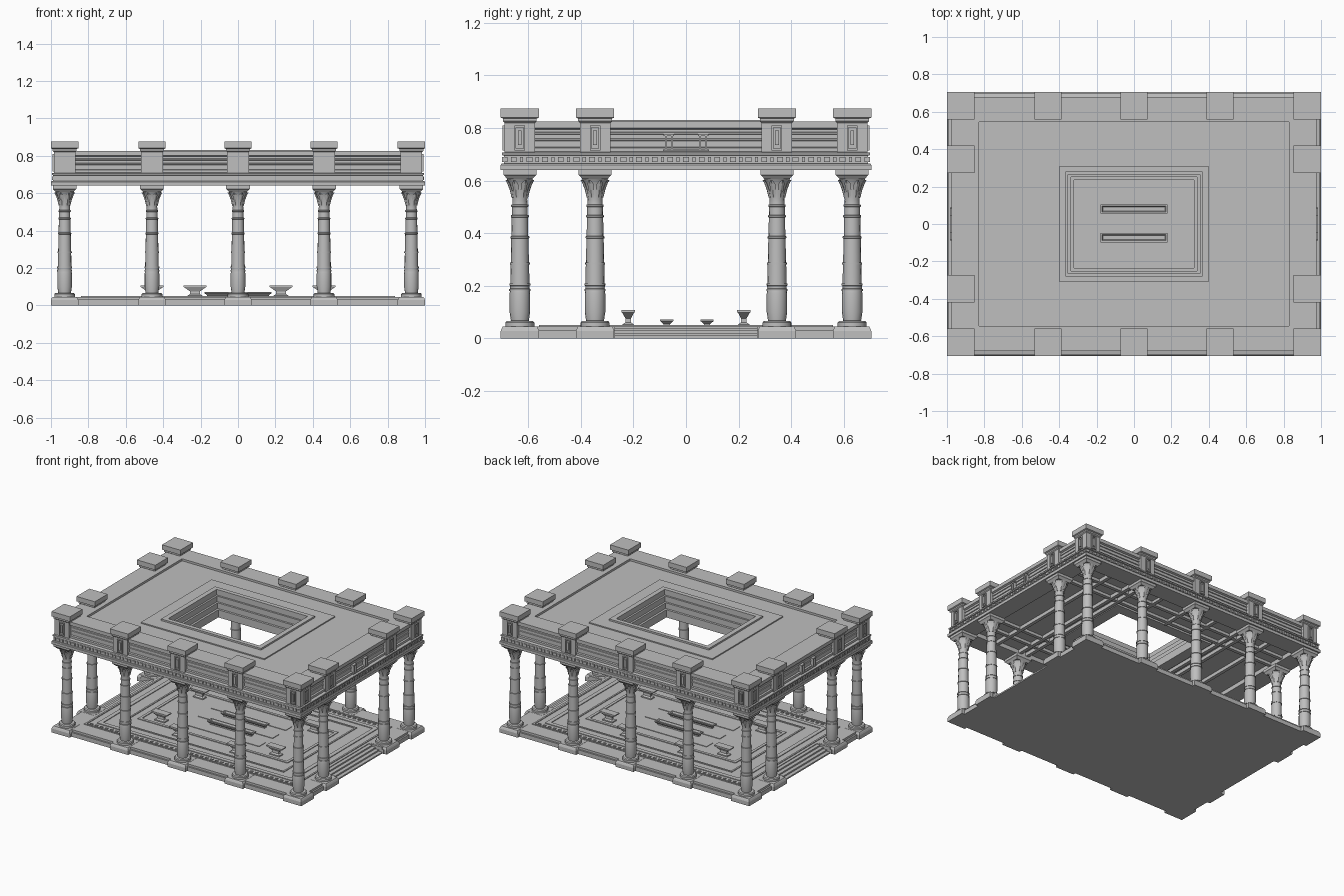
import bpy, bmesh, math
from mathutils import Vector

cube = bpy.data.objects.get("Cube")
if cube:
    bpy.data.objects.remove(cube, do_unlink=True)

stone = bpy.data.materials.new("grey_stone")
stone.use_nodes = True
stone.diffuse_color = (0.52, 0.52, 0.52, 1)
stone.node_tree.nodes["Principled BSDF"].inputs["Base Color"].default_value = (0.52, 0.52, 0.52, 1)


def finish(name, bm, smooth=False):
    bmesh.ops.recalc_face_normals(bm, faces=bm.faces)
    mesh = bpy.data.meshes.new(name)
    bm.to_mesh(mesh)
    bm.free()
    mesh.materials.append(stone)
    obj = bpy.data.objects.new(name, mesh)
    bpy.context.collection.objects.link(obj)
    if smooth:
        bpy.ops.object.select_all(action='DESELECT')
        obj.select_set(True)
        bpy.context.view_layer.objects.active = obj
        bpy.ops.object.shade_smooth_by_angle(angle=math.radians(30))
    return obj


def box(bm, x0, x1, y0, y1, z0, z1):
    v = [bm.verts.new((x, y, z)) for z in (z0, z1) for x, y in ((x0, y0), (x1, y0), (x1, y1), (x0, y1))]
    bm.faces.new(v[:4])
    bm.faces.new(v[4:])
    for i in range(4):
        j = (i + 1) % 4
        bm.faces.new((v[i], v[j], v[j + 4], v[i + 4]))


def loops(bm, rings, ring_closed):
    """Bridge a list of vertex rings, capping the ends or closing on itself."""
    n = len(rings[0])
    pairs = list(zip(rings, rings[1:]))
    if ring_closed:
        pairs.append((rings[-1], rings[0]))
    else:
        bm.faces.new(rings[0])
        bm.faces.new(rings[-1])
    for a, b in pairs:
        for i in range(n):
            j = (i + 1) % n
            bm.faces.new((a[i], a[j], b[j], b[i]))


def rect_sweep(bm, profile, cx=0, cy=0, closed=False):
    """Profile of (half x, half y, z) carried round a rectangle."""
    loops(bm, [[bm.verts.new((cx + sx * hx, cy + sy * hy, z))
                for sx, sy in ((-1, -1), (1, -1), (1, 1), (-1, 1))]
               for hx, hy, z in profile], closed)


def lathe(bm, profile, cx, cy, n=16):
    loops(bm, [[bm.verts.new((cx + r * math.cos(math.tau * i / n), cy + r * math.sin(math.tau * i / n), z))
                for i in range(n)] for r, z in profile], False)


def frame(bm, hx, hy, w, z0, z1):
    rect_sweep(bm, [(hx, hy, z0), (hx, hy, z1), (hx - w, hy - w, z1), (hx - w, hy - w, z0)], closed=True)


CX, CY, SY = 0.927, 0.632, 0.346
spots = [(x, s * CY) for s in (-1, 1) for x in (-CX, -0.46, 0, 0.46, CX)]
spots += [(s * CX, t * SY) for s in (-1, 1) for t in (-1, 1)]
FLOOR = 0.045

# Floor slab, leaving a bay at each end for the stairs
bm = bmesh.new()
box(bm, -0.86, 0.86, -0.672, 0.672, 0, FLOOR)
for s in (-1, 1):
    for t in (-1, 1):
        xs, ys = sorted((s * 0.86, s * 0.966)), sorted((t * 0.27, t * 0.672))
        box(bm, *xs, *ys, 0, FLOOR)
        xs, ys = sorted((s * 0.86, s * 0.978)), sorted((t * 0.27, t * 0.684))
        box(bm, *xs, *ys, 0, 0.03)
    ys = sorted((s * 0.66, s * 0.684))
    box(bm, -0.87, 0.87, *ys, 0, 0.03)
finish("floor_slab", bm)

# End stairs
bm = bmesh.new()
for s in (-1, 1):
    for i in range(4):
        xs = sorted((s * 0.85, s * (0.966 - i * 0.027)))
        box(bm, *xs, -0.27, 0.27, 0, 0.01 * (i + 1))
finish("end_stairs", bm)

# Column pads
bm = bmesh.new()
for x, y in spots:
    rect_sweep(bm, [(h, h, z) for h, z in
                    ((0.073, 0), (0.073, 0.028), (0.069, 0.038), (0.064, 0.046))], x, y)
finish("column_pads", bm)

# Columns: foot, banded tapering shaft, flared capital
shaft = [(0.055, 0.044), (0.055, 0.06), (0.05, 0.066), (0.034, 0.067), (0.039, 0.1), (0.039, 0.17)]
for z in (0.18, 0.2, 0.28, 0.38, 0.46, 0.5):
    r = 0.042 - 0.024 * z
    shaft += [(r, z), (r + 0.003, z + 0.001), (r + 0.003, z + 0.008), (r - 0.001, z + 0.009)]
shaft += [(0.028, 0.53), (0.032, 0.545), (0.034, 0.57), (0.043, 0.595), (0.05, 0.606), (0.04, 0.61), (0.04, 0.62)]
bm = bmesh.new()
for x, y in spots:
    lathe(bm, shaft, x, y)
finish("columns", bm, True)

# Capital leaves: eight small outward-leaning blades per column
bm = bmesh.new()
for x, y in spots:
    for i in range(8):
        a = math.tau * (i + 0.5) / 8
        out, side = Vector((math.cos(a), math.sin(a), 0)), Vector((-math.sin(a), math.cos(a), 0))
        path = [(0.03, 0.006, 0.535), (0.037, 0.012, 0.565), (0.047, 0.012, 0.59), (0.056, 0.003, 0.603)]
        rows = []
        for r, w, z in path:
            c = Vector((x, y, z))
            rows.append([bm.verts.new(c + out * (r + d) + side * k * w)
                         for d, k in ((0, -1), (0.004, 0), (0, 1), (-0.006, 0))])
        loops(bm, rows, False)
finish("capital_leaves", bm)

bm = bmesh.new()
for x, y in spots:
    rect_sweep(bm, [(h, h, z) for h, z in ((0.048, 0.606), (0.058, 0.618), (0.063, 0.622), (0.063, 0.642))], x, y)
finish("capital_blocks", bm)

# Roof and entablature: one moulded section from outer face to the skylight
E = 0.295
outer = [(1, 0.64), (1, 0.66), (0.996, 0.665), (0.988, 0.665), (0.988, 0.695), (0.995, 0.697), (0.995, 0.706),
         (0.975, 0.71), (0.975, 0.725), (0.962, 0.727), (0.962, 0.75), (0.967, 0.752), (0.967, 0.758),
         (0.962, 0.76), (0.962, 0.775), (0.967, 0.777), (0.967, 0.783), (0.962, 0.785), (0.962, 0.795),
         (0.975, 0.8), (0.975, 0.825)]
section = [(x, x - E, z) for x, z in outer]
section += [(0.83, 0.545, 0.825), (0.83, 0.545, 0.81), (0.495, 0.405, 0.81), (0.495, 0.405, 0.818),
            (0.4, 0.308, 0.818), (0.4, 0.308, 0.83)]
section += [(x, x - 0.088, z) for x, z in
            ((0.365, 0.83), (0.365, 0.79), (0.352, 0.79), (0.352, 0.75), (0.338, 0.75),
             (0.338, 0.71), (0.322, 0.71), (0.322, 0.655))]
section += [(0.4, 0.31, 0.655), (0.4, 0.31, 0.67), (0.87, 0.575, 0.67), (0.87, 0.575, 0.64)]
bm = bmesh.new()
rect_sweep(bm, section, closed=True)
finish("roof", bm)

# Ceiling beams, kept clear of the skylight
bm = bmesh.new()
for s in (-1, 1):
    for x in (0.43, 0.49, 0.68):
        box(bm, s * x - 0.012, s * x + 0.012, -0.58, 0.58, 0.645, 0.672)
    for y in (0.346, 0.46):
        box(bm, -0.88, 0.88, s * y - 0.012, s * y + 0.012, 0.65, 0.672)
    for x in (0, 0.23):
        for t in (-1, 1):
            ys = sorted((t * 0.31, t * 0.58))
            box(bm, s * x - 0.012, s * x + 0.012, *ys, 0.65, 0.672)
finish("ceiling_beams", bm)

# Bead row round the entablature, alternating long and short
bm = bmesh.new()
for half, edge, along_x in ((0.98, 0.693, True), (0.685, 0.988, False)):
    n = round(half * 2 / 0.03)
    for i in range(n + 1):
        c = -half + 2 * half * i / n
        w = 0.011 if i % 2 else 0.006
        for s in (-1, 1):
            e = sorted((s * (edge - 0.005), s * (edge + 0.007)))
            if along_x:
                box(bm, c - w, c + w, *e, 0.671, 0.689)
            else:
                box(bm, *e, c - w, c + w, 0.671, 0.689)
finish("bead_row", bm)

# Parapet piers with stepped caps
bm = bmesh.new()
for x, y in spots:
    rect_sweep(bm, [(h, h, z) for h, z in
                    ((0.058, 0.7), (0.058, 0.82), (0.064, 0.826), (0.064, 0.836),
                     (0.073, 0.84), (0.073, 0.875))], x, y)
finish("parapet_piers", bm)

# Raised panel surrounds on the outer faces of the piers
bm = bmesh.new()
bars = [(-0.02, -0.014, 0.715, 0.81), (0.014, 0.02, 0.715, 0.81), (-0.014, 0.014, 0.715, 0.722),
        (-0.014, 0.014, 0.803, 0.81), (-0.007, 0.007, 0.735, 0.79)]
for x, y in spots:
    for a, b, z0, z1 in bars:
        if abs(y) > 0.5:
            ys = sorted((y + math.copysign(0.056, y), y + math.copysign(0.066, y)))
            box(bm, x + a, x + b, *ys, z0, z1)
        if abs(x) > 0.9:
            xs = sorted((x + math.copysign(0.056, x), x + math.copysign(0.066, x)))
            box(bm, *xs, y + a, y + b, z0, z1)
finish("pier_panels", bm)

# Small shelf and twin posts on the end parapets
bm = bmesh.new()
for s in (-1, 1):
    xs = sorted((s * 0.955, s * 0.985))
    box(bm, *xs, -0.088, 0.088, 0.712, 0.719)
    for t in (-1, 1):
        for k in (-0.011, 0.011):
            c = t * 0.065 + k
            box(bm, *xs, c - 0.004, c + 0.004, 0.719, 0.772)
        box(bm, *xs, t * 0.065 - 0.02, t * 0.065 + 0.02, 0.77, 0.778)
finish("end_ornaments", bm)

# Floor inlays: borders, dotted rows and central strips
bm = bmesh.new()
for hx, hy, w in ((0.84, 0.56, 0.012), (0.78, 0.5, 0.03), (0.66, 0.42, 0.012), (0.6, 0.29, 0.02)):
    frame(bm, hx, hy, w, 0.04, 0.05)
for y in (-0.15, 0.005, 0.155):
    box(bm, -0.3, 0.3, y - 0.037, y + 0.037, 0.04, 0.049)
for i in range(41):
    x = -0.8 + i * 0.04
    for s in (-1, 1):
        box(bm, x - 0.01, x + 0.01, s * 0.53 - 0.006, s * 0.53 + 0.006, 0.04, 0.05)
finish("floor_inlays", bm)

# Long low troughs
bm = bmesh.new()
for y in (-0.073, 0.08):
    rect_sweep(bm, [(0.165, 0.012, 0.044), (0.165, 0.012, 0.054), (0.18, 0.025, 0.066), (0.18, 0.025, 0.072),
                    (0.17, 0.016, 0.072), (0.165, 0.011, 0.06)], 0, y)
finish("low_troughs", bm)

# Flared stools
bm = bmesh.new()
for x, y in [(s * a, t * b) for a, b in ((0.23, SY), (0.46, 0.22)) for s in (-1, 1) for t in (-1, 1)]:
    rect_sweep(bm, [(0.04, 0.022, 0.044), (0.04, 0.022, 0.053), (0.027, 0.011, 0.06), (0.027, 0.01, 0.075),
                    (0.058, 0.022, 0.097), (0.062, 0.026, 0.099), (0.062, 0.026, 0.107)], x, y)
finish("stools", bm)
